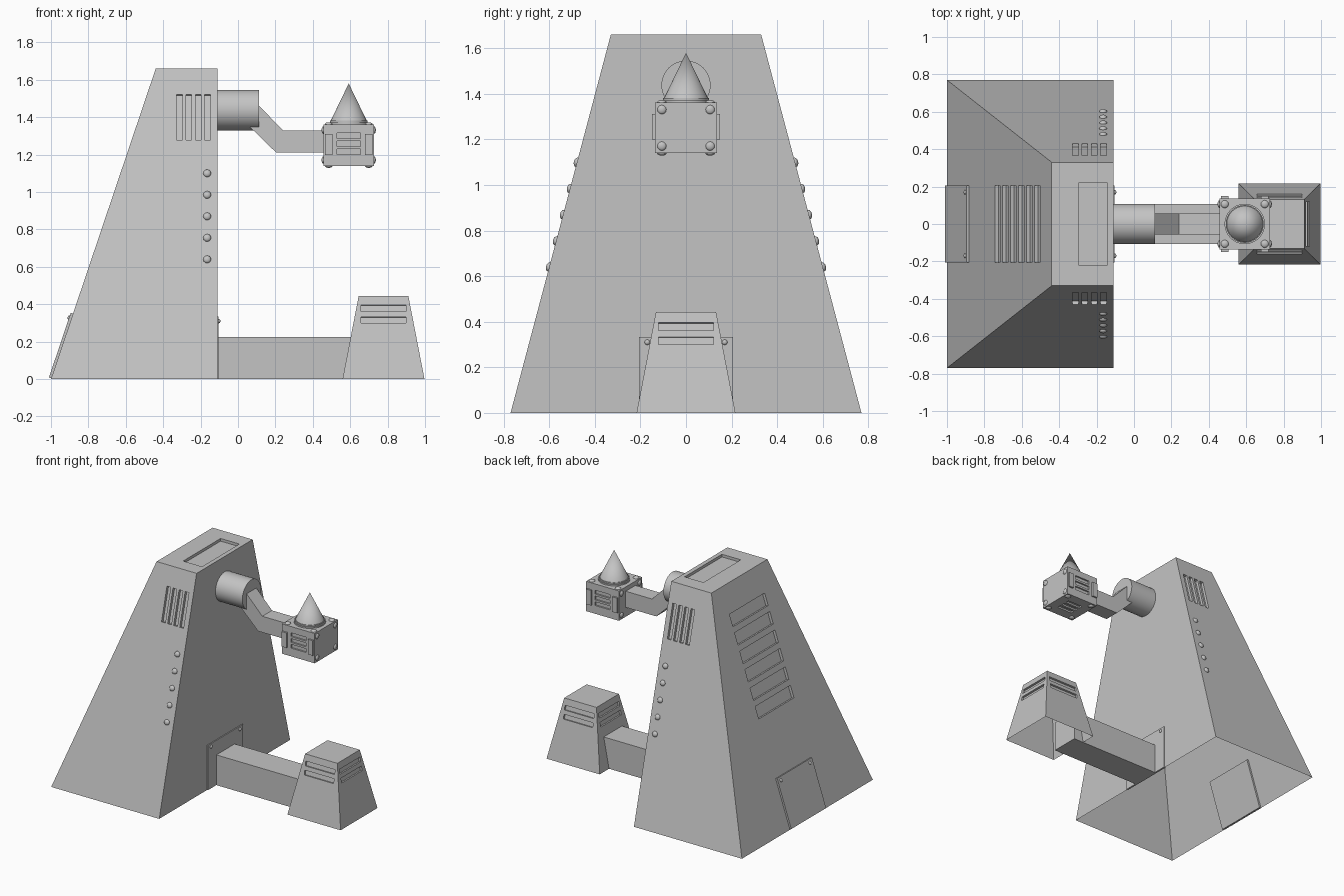
import bpy, bmesh, math
from mathutils import Vector, Matrix

if "Cube" in bpy.data.objects:
    bpy.data.objects.remove(bpy.data.objects["Cube"])

GREY = bpy.data.materials.new("plain_grey")
GREY.diffuse_color = (0.55, 0.55, 0.55, 1)
GREY.use_nodes = True
GREY.node_tree.nodes["Principled BSDF"].inputs["Base Color"].default_value = GREY.diffuse_color


def finish(bm, name, smooth=False):
    bmesh.ops.recalc_face_normals(bm, faces=bm.faces)
    me = bpy.data.meshes.new(name)
    bm.to_mesh(me)
    bm.free()
    me.materials.append(GREY)
    ob = bpy.data.objects.new(name, me)
    bpy.context.collection.objects.link(ob)
    if smooth:
        bpy.ops.object.select_all(action='DESELECT')
        ob.select_set(True)
        bpy.context.view_layer.objects.active = ob
        bpy.ops.object.shade_smooth_by_angle(angle=math.radians(35))
    return ob


def frame(loc, n):
    """Matrix whose z axis is n and whose x axis is horizontal."""
    n = Vector(n).normalized()
    u = Vector((0, 0, 1)).cross(n)
    u = u.normalized() if u.length > 1e-4 else Vector((1, 0, 0))
    m = Matrix((u, n.cross(u), n)).transposed().to_4x4()
    m.translation = Vector(loc)
    return m


def slab(bm, loc, n, w, h, d):
    """Box centred on a surface point, reaching d outwards and inwards."""
    bmesh.ops.create_cube(bm, size=1, matrix=frame(loc, n) @ Matrix.Diagonal((w, h, 2 * d, 1)))


def dome(bm, loc, n, r, d):
    bmesh.ops.create_uvsphere(bm, u_segments=12, v_segments=8, radius=1,
                              matrix=frame(loc, n) @ Matrix.Diagonal((r, r, d, 1)))


def frustum(x0, x1, y, tx0, tx1, ty, z0, z1):
    bm = bmesh.new()
    lo = [bm.verts.new(p) for p in ((x0, -y, z0), (x1, -y, z0), (x1, y, z0), (x0, y, z0))]
    hi = [bm.verts.new(p) for p in ((tx0, -ty, z1), (tx1, -ty, z1), (tx1, ty, z1), (tx0, ty, z1))]
    bm.faces.new(lo[::-1])
    bm.faces.new(hi)
    for i in range(4):
        j = (i + 1) % 4
        bm.faces.new((lo[i], lo[j], hi[j], hi[i]))
    return bm


def carve(ob, cut_bm, open_bottom):
    """Cut recesses into ob, then optionally remove its floor."""
    cutter = finish(cut_bm, ob.name + "_cutter")
    cutter.hide_render = True
    mod = ob.modifiers.new("recesses", 'BOOLEAN')
    mod.operation, mod.object, mod.solver = 'DIFFERENCE', cutter, 'EXACT'
    me = bpy.data.meshes.new_from_object(ob.evaluated_get(bpy.context.evaluated_depsgraph_get()))
    ob.modifiers.clear()
    ob.data = me
    bpy.data.objects.remove(cutter)
    if open_bottom:
        bm = bmesh.new()
        bm.from_mesh(me)
        floor = [f for f in bm.faces if all(v.co.z < 1e-4 for v in f.verts)]
        bmesh.ops.delete(bm, geom=floor, context='FACES')
        bm.to_mesh(me)
        bm.free()


# Tower: hollow, open-bottomed, with recessed vents and top hatch
H = 1.66
tower = finish(frustum(-1, -0.11, 0.77, -0.44, -0.11, 0.33, 0, H), "tower")


def side_point(x, z, s):
    return (x, s * (0.77 - 0.44 * z / H), z), (0, s * H, 0.44)


def back_point(y, z):
    return (-1 + 0.56 * z / H, y, z), (-H, 0, 0.56)


cut = bmesh.new()
for s in (-1, 1):
    for i in range(4):
        slab(cut, *side_point(-0.313 + i * 0.05, 1.40, s), 0.031, 0.25, 0.02)
for i in range(6):
    slab(cut, *back_point(0, 0.80 + i * 0.126), 0.414, 0.09, 0.02)
slab(cut, (-0.22, 0, H), (0, 0, 1), 0.155, 0.44, 0.02)
carve(tower, cut, True)

# Column of studs on both sides of the tower
bm = bmesh.new()
for s in (-1, 1):
    for i in range(5):
        dome(bm, *side_point(-0.165, 0.64 + i * 0.115, s), 0.021, 0.014)
finish(bm, "tower_studs", True)

# Back door and front mounting plate, each with two rivets
bm = bmesh.new()
slab(bm, *back_point(0, 0.177), 0.41, 0.365, 0.013)
for v in bm.verts:
    v.co.z = max(v.co.z, 0)
finish(bm, "back_door")
bm = bmesh.new()
slab(bm, (-0.11, 0, 0.167), (1, 0, 0), 0.412, 0.333, 0.007)
finish(bm, "mounting_plate")
bm = bmesh.new()
for y in (-0.17, 0.17):
    dome(bm, (-0.103, y, 0.31), (1, 0, 0), 0.012, 0.009)
    p, n = back_point(y, 0.325)
    dome(bm, Vector(p) + Vector(n).normalized() * 0.013, n, 0.012, 0.008)
finish(bm, "plate_rivets", True)

# Lower beam and tapered open-bottomed foot with slots on all sides
finish(frustum(-0.11, 0.64, 0.107, -0.11, 0.64, 0.107, 0, 0.225), "lower_beam")
FH, FX = 0.443, 0.778
foot = finish(frustum(0.559, 0.997, 0.217, 0.645, 0.911, 0.132, 0, FH), "foot")
cut = bmesh.new()
for z in (0.316, 0.379):
    off = 0.218 - 0.0855 * z / FH
    for dx, dy in ((1, 0), (-1, 0), (0, 1), (0, -1)):
        slab(cut, (FX + dx * off, dy * off, z), (dx * FH, dy * FH, 0.0855), 0.241, 0.034, 0.014)
carve(foot, cut, True)

# Shoulder cylinder
bm = bmesh.new()
bmesh.ops.create_cone(bm, cap_ends=True, segments=48, radius1=0.108, radius2=0.108, depth=0.222,
                      matrix=frame((0, 0, 1.438), (1, 0, 0)))
finish(bm, "shoulder", True)

# Bent upper arm, extruded profile
bm = bmesh.new()
prof = [(0.075, 1.5), (0.24, 1.33), (0.47, 1.33), (0.47, 1.21), (0.205, 1.21), (0.02, 1.39)]
face = bm.faces.new([bm.verts.new((x, -0.057, z)) for x, z in prof])
ext = bmesh.ops.extrude_face_region(bm, geom=[face])["geom"]
bmesh.ops.translate(bm, vec=(0, 0.114, 0), verts=[v for v in ext if isinstance(v, bmesh.types.BMVert)])
finish(bm, "upper_arm")

# Head block with recessed vents on both sides and underneath
X, Z0, Z1 = 0.592, 1.14, 1.362
ZC = (Z0 + Z1) / 2
head = finish(frustum(X - 0.135, X + 0.135, 0.136, X - 0.135, X + 0.135, 0.136, Z0, Z1), "head_block")
cut = bmesh.new()
for i in (-1, 0, 1):
    for s in (-1, 1):
        slab(cut, (X, s * 0.136, 1.258 + i * 0.043), (0, s, 0), 0.124, 0.028, 0.012)
    slab(cut, (X, i * 0.045, Z0), (0, 0, -1), 0.124, 0.028, 0.012)
carve(head, cut, False)

# Raised side panels
bm = bmesh.new()
for s in (-1, 1):
    for dx in (-0.108, 0.108):
        slab(bm, (X + dx, s * 0.136, 1.255), (0, s, 0), 0.04, 0.112, 0.013)
finish(bm, "head_panels")

# Corner bolts on the end, top and bottom faces
bm = bmesh.new()
for a in (-1, 1):
    for b in (-1, 1):
        for s in (-1, 1):
            dome(bm, (X + s * 0.135, a * 0.106, ZC + b * 0.08), (s, 0, 0), 0.02, 0.01)
            dome(bm, (X + a * 0.107, b * 0.106, Z1 if s > 0 else Z0), (0, 0, s), 0.021, 0.011)
finish(bm, "head_bolts", True)

# Pointed cone on a stepped collar
for name, r1, r2, z0, z1 in (("collar_lower", 0.108, 0.108, 1.355, 1.372),
                             ("collar_upper", 0.101, 0.101, 1.37, 1.382),
                             ("spike", 0.097, 0, 1.38, 1.58)):
    bm = bmesh.new()
    bmesh.ops.create_cone(bm, cap_ends=True, segments=32, radius1=r1, radius2=r2, depth=z1 - z0,
                          matrix=Matrix.Translation((X, 0, (z0 + z1) / 2)))
    bmesh.ops.remove_doubles(bm, verts=bm.verts, dist=1e-5)
    finish(bm, name, True)
